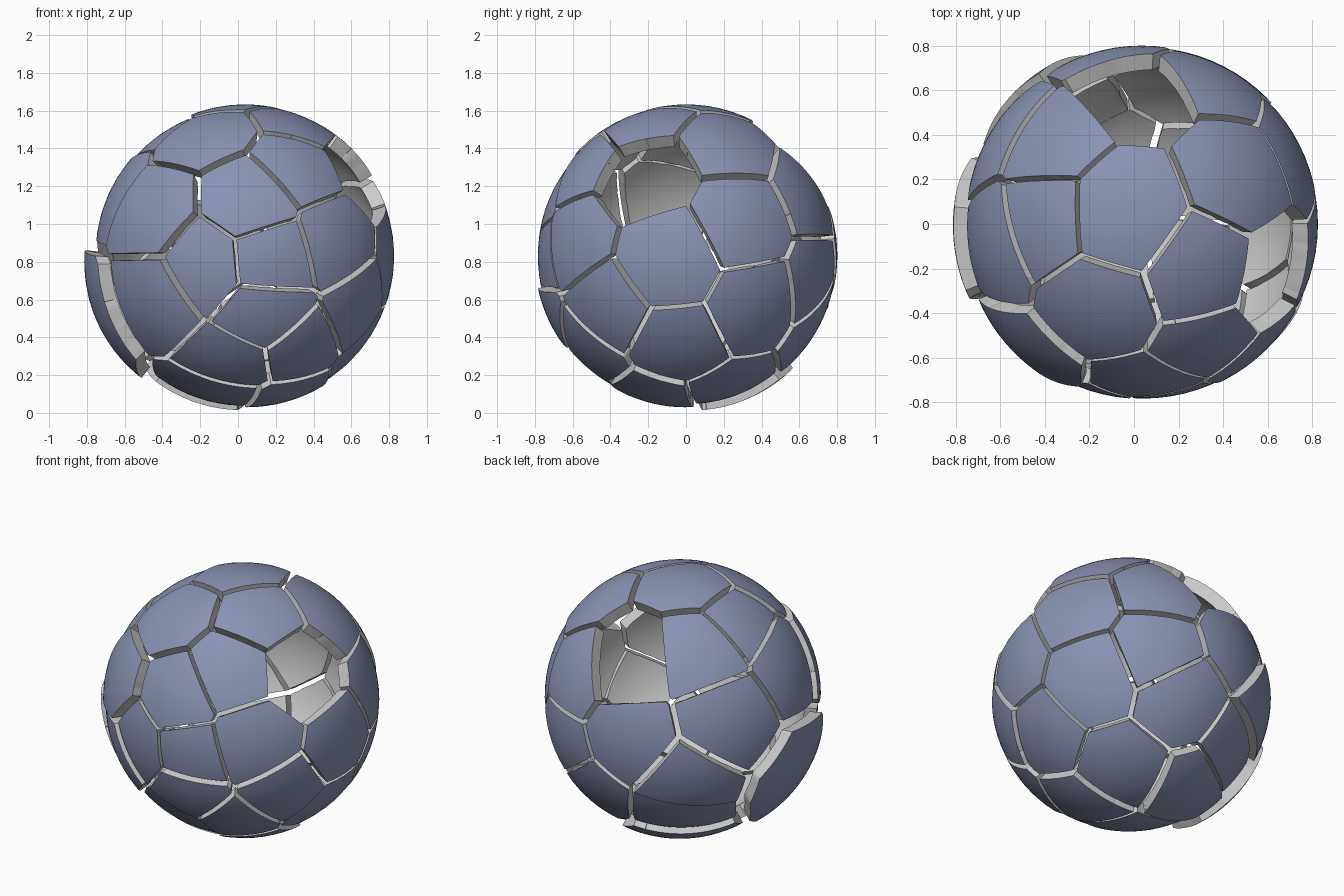
import bpy, bmesh, math, random
from mathutils import Vector

if "Cube" in bpy.data.objects:
    bpy.data.objects.remove(bpy.data.objects["Cube"])

random.seed(4)
CENTRE = Vector((0.04, 0.0, 0.83))
RADIUS, WALL, GAP = 0.775, 0.075, 0.008


def material(name, colour):
    m = bpy.data.materials.new(name)
    m.diffuse_color = colour
    m.use_nodes = True
    m.node_tree.nodes["Principled BSDF"].inputs["Base Color"].default_value = m.diffuse_color
    return m


OUTSIDE = material("outer_blue", (0.25, 0.29, 0.45, 1))
INSIDE = material("inner_grey", (0.8, 0.8, 0.8, 1))

# Middle direction of every shell fragment, by region
FRONT = [(-.48, -.57, .22), (.02, -.70, .28), (-.48, -.58, -.23), (-.225, -.76, -.05),
         (.13, -.78, -.02), (.50, -.60, .09), (.10, -.72, -.31), (.30, -.53, -.51),
         (.59, -.42, -.27), (-.08, -.54, -.58), (.30, -.55, .48)]
RIGHT = [(.68, .32, .19), (.79, -.11, -.03), (.62, -.05, -.49), (.63, .38, -.28)]
TOP = [(-.10, .04, .79), (.45, .22, .60), (.28, -.23, .70), (-.21, -.38, .65),
       (-.46, .02, .62), (-.42, .38, .55), (-.69, -.10, .40)]
BACK = [(-.645, .43, .19), (.32, .65, .31), (-.17, .77, .06), (-.465, .62, -.19),
        (.35, .70, -.12), (.15, .69, -.38), (-.34, .54, -.48)]
LEFT = [(-.72, -.05, -.28)]
BOTTOM = [(-.14, -.25, -.72), (.26, .23, -.72), (-.19, .34, -.69), (.22, -.18, -.75)]
HOLES = [(.57, -.23, .43), (-.04, .60, .46)]

# Fragments pushed further out of the shell
PUSHED = {("front", 1): 0.045, ("left", 1): 0.085, ("bottom", 3): 0.05,
          ("back", 4): 0.055, ("back", 1): 0.025, ("front", 3): 0.03}

GROUPS = dict(front=FRONT, right=RIGHT, top=TOP, back=BACK, left=LEFT, bottom=BOTTOM)
ALL = [Vector(d).normalized() for g in list(GROUPS.values()) + [HOLES] for d in g]


def fragment(name, seed, push):
    """Cut one cell out of a sphere and give it thickness."""
    bm = bmesh.new()
    bmesh.ops.create_icosphere(bm, subdivisions=5, radius=RADIUS)
    for other in sorted(ALL, key=lambda d: (d - seed).length):
        n = other - seed
        if n.length < 1e-5:
            continue
        n.normalize()
        bmesh.ops.bisect_plane(bm, geom=bm.verts[:] + bm.edges[:] + bm.faces[:],
                               plane_co=-n * GAP, plane_no=n, clear_outer=True)
    bmesh.ops.remove_doubles(bm, verts=bm.verts[:], dist=0.0005)
    mesh = bpy.data.meshes.new(name)
    bm.to_mesh(mesh)
    bm.free()
    mesh.materials.append(OUTSIDE)
    mesh.materials.append(INSIDE)
    ob = bpy.data.objects.new(name, mesh)
    bpy.context.collection.objects.link(ob)
    ob.location = CENTRE + seed * push
    mod = ob.modifiers.new("wall", 'SOLIDIFY')
    mod.thickness, mod.offset = WALL, -1
    mod.material_offset = mod.material_offset_rim = 1
    bpy.ops.object.select_all(action='DESELECT')
    ob.select_set(True)
    bpy.context.view_layer.objects.active = ob
    bpy.ops.object.modifier_apply(modifier=mod.name)
    bpy.ops.object.shade_smooth_by_angle(angle=math.radians(35))


# Every fragment sits at a slightly different height; the hole cells stay empty
for region, seeds in GROUPS.items():
    for i, d in enumerate(seeds, 1):
        push = PUSHED.get((region, i), random.uniform(0.008, 0.03))
        fragment(f"{region}_fragment_{i}", Vector(d).normalized(), push)
